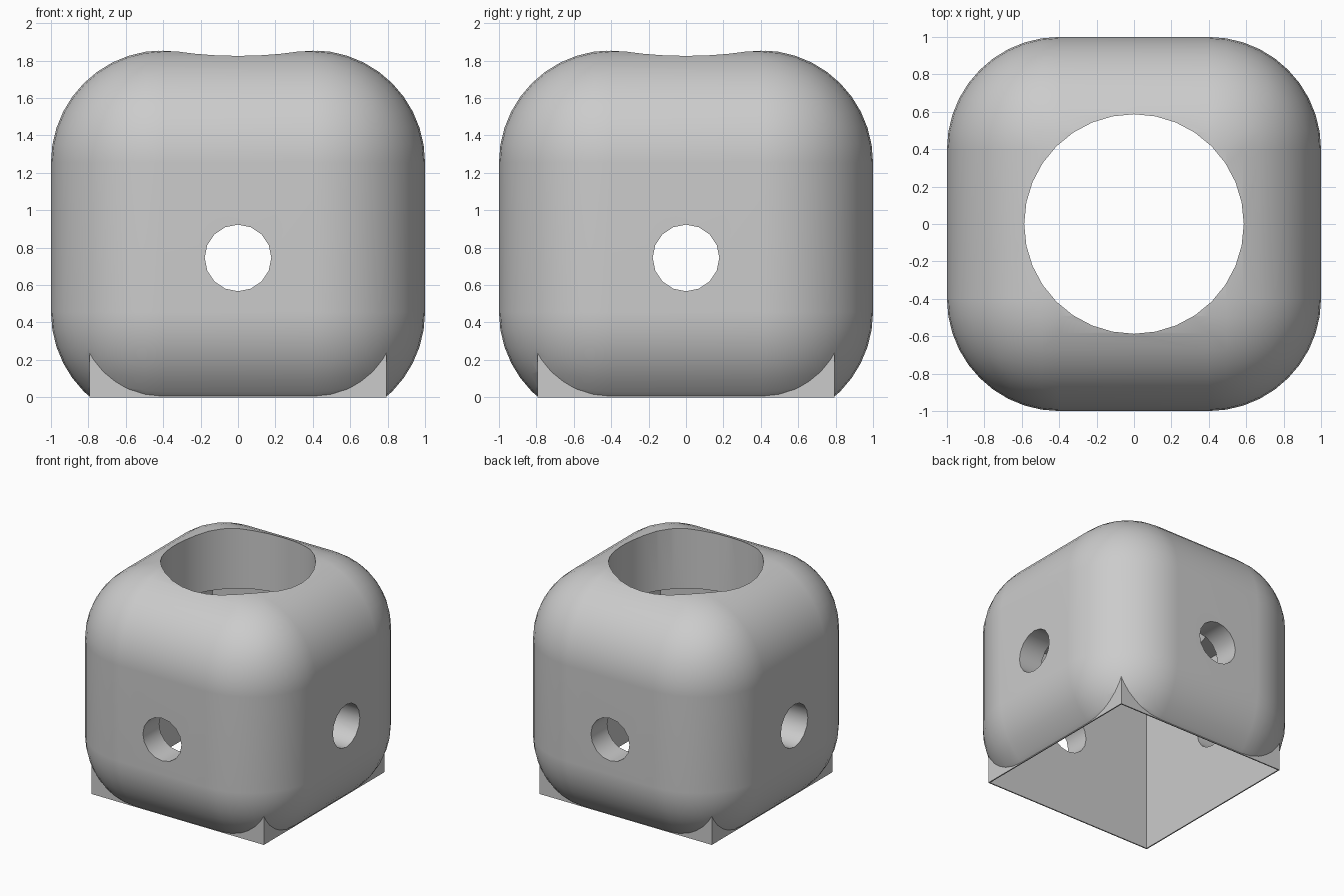
import bpy
import math

cube = bpy.data.objects.get("Cube")
if cube:
    bpy.data.objects.remove(cube, do_unlink=True)

HEIGHT = 1.855      # top of the shell
INNER = 0.785       # half width of the cavity
CEILING = 1.35      # top of the cavity
HOLE_Z = 0.745      # height of the side holes


def box(name, half, z0, z1):
    bpy.ops.mesh.primitive_cube_add(size=2, location=(0, 0, (z0 + z1) / 2))
    ob = bpy.context.object
    ob.name = name
    ob.scale = (half, half, (z1 - z0) / 2)
    bpy.ops.object.transform_apply(location=True, rotation=False, scale=True)
    return ob


def cylinder(name, radius, depth, sides, location, rotation=(0, 0, 0)):
    bpy.ops.mesh.primitive_cylinder_add(vertices=sides, radius=radius, depth=depth,
                                        location=location, rotation=rotation)
    bpy.context.object.name = name
    return bpy.context.object


def apply(ob, kind, **settings):
    bpy.context.view_layer.objects.active = ob
    mod = ob.modifiers.new(kind.lower(), kind)
    for key, value in settings.items():
        setattr(mod, key, value)
    bpy.ops.object.modifier_apply(modifier=mod.name)


def combine(ob, tool, operation):
    apply(ob, 'BOOLEAN', object=tool, operation=operation, solver='EXACT')
    bpy.data.objects.remove(tool, do_unlink=True)


# Rounded outer body, sliced flat at the ground
shell = box("shell", 1, HEIGHT - 2, HEIGHT)
apply(shell, 'BEVEL', width=0.6, segments=10, limit_method='NONE')
combine(shell, box("ground_cutter", 2, -1, 0), 'DIFFERENCE')

# Sharp feet where the square cavity pokes through the rounded corners
combine(shell, box("corner_feet", INNER + 0.01, 0, 0.3), 'UNION')

# Open square cavity, big top opening and a round hole in each wall
combine(shell, box("cavity_cutter", INNER, -0.5, CEILING), 'DIFFERENCE')
combine(shell, cylinder("top_cutter", 0.587, 1.4, 32, (0, 0, 1.7)), 'DIFFERENCE')
for i in range(4):
    a = i * math.pi / 2
    combine(shell, cylinder("side_cutter", 0.178, 0.7, 16,
                            (0.9 * math.cos(a), 0.9 * math.sin(a), HOLE_Z),
                            (0, math.pi / 2, a)), 'DIFFERENCE')

# Plain grey finish
grey = bpy.data.materials.new("plain_grey")
grey.use_nodes = True
colour = (0.6, 0.6, 0.6, 1)
grey.diffuse_color = colour
grey.node_tree.nodes["Principled BSDF"].inputs["Base Color"].default_value = colour
shell.data.materials.clear()
shell.data.materials.append(grey)

# Smooth shading with crisp rims
bpy.ops.object.select_all(action='DESELECT')
shell.select_set(True)
bpy.context.view_layer.objects.active = shell
bpy.ops.object.shade_smooth_by_angle(angle=math.radians(30))
weighted = shell.modifiers.new("weighted_normals", 'WEIGHTED_NORMAL')
weighted.keep_sharp = True
